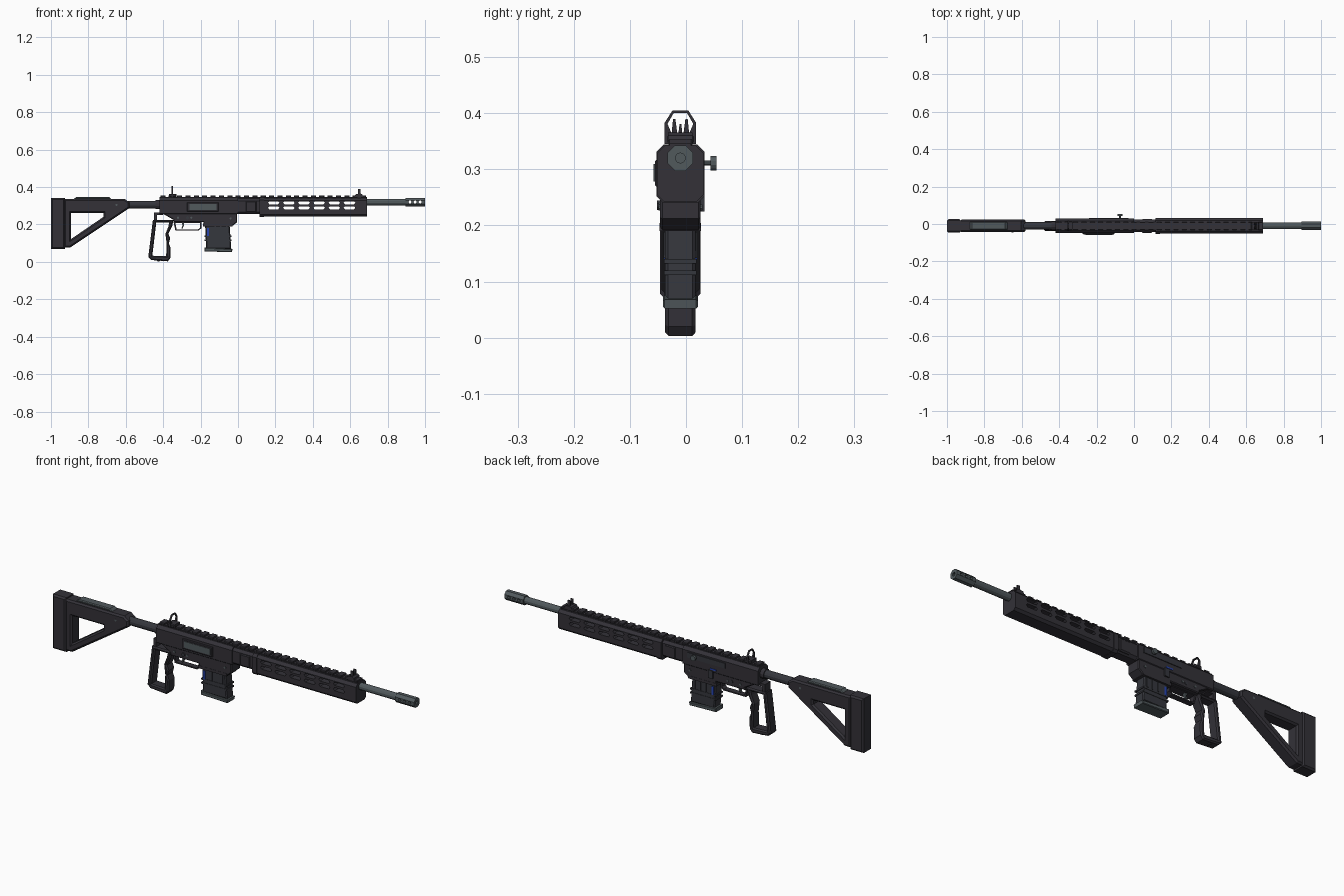
import bpy, bmesh, math
from mathutils import Matrix, Vector

if "Cube" in bpy.data.objects:
    bpy.data.objects.remove(bpy.data.objects["Cube"])

C = -0.01   # centre plane of the body in y
AX = 0.32   # height of the barrel axis


def material(name, rgb):
    m = bpy.data.materials.new(name)
    m.diffuse_color = (*rgb, 1)
    m.use_nodes = True
    m.node_tree.nodes["Principled BSDF"].inputs["Base Color"].default_value = m.diffuse_color
    return m


DARK = material("dark_polymer", (0.033, 0.031, 0.039))
MAG = material("magazine_polymer", (0.036, 0.038, 0.047))
STEEL = material("grey_steel", (0.082, 0.100, 0.108))
BLUE = material("blue_mark", (0.02, 0.06, 0.45))


def finish(bm, name, mat):
    bmesh.ops.recalc_face_normals(bm, faces=bm.faces)
    me = bpy.data.meshes.new(name)
    bm.to_mesh(me)
    bm.free()
    me.materials.append(mat)
    ob = bpy.data.objects.new(name, me)
    bpy.context.collection.objects.link(ob)
    return ob


def plate(name, outline, half, mat=DARK, holes=(), y=C, bevel=0.0):
    """Side outline in x,z (with optional holes) thickened along y."""
    bm = bmesh.new()
    edges = []
    for loop in (outline, *holes):
        vs = [bm.verts.new((a, y - half, b)) for a, b in loop]
        if holes:
            edges += [bm.edges.new((vs[i - 1], vs[i])) for i in range(len(vs))]
        else:
            bm.faces.new(vs)
    if holes:
        bmesh.ops.triangle_fill(bm, edges=edges, use_beauty=True, normal=(0, -1, 0))
    r = bmesh.ops.extrude_face_region(bm, geom=bm.faces[:], use_keep_orig=True)
    bmesh.ops.translate(bm, vec=(0, 2 * half, 0),
                        verts=[v for v in r["geom"] if isinstance(v, bmesh.types.BMVert)])
    bmesh.ops.recalc_face_normals(bm, faces=bm.faces)
    if bevel:
        rim = [e for e in bm.edges if len(e.link_faces) == 2
               and abs(e.verts[0].co.y - e.verts[1].co.y) < 1e-5
               and e.calc_face_angle() > 1]
        bmesh.ops.bevel(bm, geom=rim, offset=bevel, segments=1, affect='EDGES',
                        profile=0.5, clamp_overlap=True)
    return finish(bm, name, mat)


def rect(x0, x1, z0, z1):
    return [(x0, z0), (x1, z0), (x1, z1), (x0, z1)]


def box(name, x0, x1, z0, z1, half, mat=DARK, y=C, bevel=0.0):
    return plate(name, rect(x0, x1, z0, z1), half, mat, y=y, bevel=bevel)


def beam(name, half, z0, z1, top, bottom, x0, x1, mat=DARK):
    """Chamfered cross-section swept along x."""
    sec = [(half - bottom, z0), (half, z0 + bottom), (half, z1 - top), (half - top, z1)]
    sec += [(-a, b) for a, b in reversed(sec)]
    bm = bmesh.new()
    f = bm.faces.new([bm.verts.new((x0, C + a, b)) for a, b in sec])
    r = bmesh.ops.extrude_face_region(bm, geom=[f], use_keep_orig=True)
    bmesh.ops.translate(bm, vec=(x1 - x0, 0, 0),
                        verts=[v for v in r["geom"] if isinstance(v, bmesh.types.BMVert)])
    return finish(bm, name, mat)


def rod(name, start, length, radius, axis="X", mat=STEEL, sides=12):
    """Cylinder from start along +x or +y."""
    bm = bmesh.new()
    bmesh.ops.create_cone(bm, cap_ends=True, segments=sides, radius1=radius,
                          radius2=radius, depth=length)
    turn = Matrix.Rotation(math.pi / 2, 4, 'Y') if axis == "X" else Matrix.Rotation(-math.pi / 2, 4, 'X')
    step = Vector((length / 2, 0, 0)) if axis == "X" else Vector((0, length / 2, 0))
    spin = Matrix.Rotation(math.pi / sides, 4, 'Z')
    bmesh.ops.transform(bm, matrix=Matrix.Translation(Vector(start) + step) @ turn @ spin, verts=bm.verts)
    return finish(bm, name, mat)


def cut(target, cutter):
    cutter.hide_render = True
    cutter.hide_viewport = True
    m = target.modifiers.new("cut", 'BOOLEAN')
    m.operation = 'DIFFERENCE'
    m.solver = 'EXACT'
    m.object = cutter


# --- Shoulder stock ---
box("butt_pad", -1.0, -0.925, 0.07, 0.342, 0.036, bevel=0.008)
plate("stock_frame",
      [(-0.93, 0.078), (-0.895, 0.078), (-0.58, 0.288), (-0.58, 0.318), (-0.605, 0.336), (-0.93, 0.336)],
      0.034, holes=[[(-0.893, 0.122), (-0.72, 0.24), (-0.72, 0.26), (-0.893, 0.26)]], bevel=0.008)
plate("cheek_rest", [(-0.88, 0.334), (-0.675, 0.334), (-0.69, 0.347), (-0.865, 0.347)],
      0.022, STEEL, bevel=0.004)
for y in (C - 0.035, C + 0.031):
    rod("stock_pin", (-0.65, y, 0.305), 0.004, 0.006, "Y", STEEL, 8)

# --- Buffer tube ---
rod("buffer_tube", (-0.6, C, 0.306), 0.19, 0.021, mat=MAG)
rod("tube_collar", (-0.44, C, 0.306), 0.025, 0.025, mat=DARK)

# --- Receiver ---
beam("upper_receiver", 0.039, 0.255, 0.343, 0.014, 0.004, -0.42, 0.0)
plate("lower_receiver", [(-0.41, 0.262), (-0.345, 0.225), (-0.345, 0.212), (-0.185, 0.212),
                         (-0.185, 0.192), (-0.03, 0.192), (-0.005, 0.212), (-0.005, 0.262)],
      0.036, bevel=0.004)
box("magazine_well_lip", -0.188, -0.03, 0.19, 0.204, 0.037)
box("port_frame", -0.272, -0.105, 0.268, 0.318, 0.007, y=-0.048, bevel=0.003)
box("ejection_port", -0.26, -0.115, 0.278, 0.309, 0.003, STEEL, y=-0.0545)
box("bolt_slot_rail", -0.24, -0.03, 0.296, 0.322, 0.003, MAG, y=0.03)
box("bolt_catch", -0.17, -0.145, 0.225, 0.265, 0.005, MAG, y=0.028)
box("blue_slot_mark", -0.19, -0.155, 0.268, 0.275, 0.002, BLUE, y=0.03)
rod("charging_stem", (-0.075, 0.025, 0.311), 0.022, 0.005, "Y", STEEL, 8)
rod("charging_knob", (-0.075, 0.044, 0.311), 0.01, 0.0135, "Y", STEEL, 12)
for x, z in ((-0.32, 0.236), (-0.25, 0.236), (-0.04, 0.232)):
    rod("receiver_pin", (x, C - 0.039, z), 0.078, 0.006, "Y", STEEL, 8)
rod("selector", (-0.27, C - 0.042, 0.236), 0.08, 0.009, "Y", MAG, 8)

# --- Trigger group ---
plate("trigger_guard", [(-0.345, 0.215), (-0.335, 0.168), (-0.21, 0.168), (-0.195, 0.18), (-0.195, 0.215)],
      0.014, holes=[[(-0.335, 0.209), (-0.328, 0.174), (-0.213, 0.174), (-0.202, 0.184), (-0.202, 0.209)]])
plate("trigger", [(-0.302, 0.214), (-0.288, 0.214), (-0.288, 0.196), (-0.296, 0.178),
                  (-0.302, 0.18), (-0.297, 0.196)], 0.006, STEEL)

# --- Open grip ---
plate("grip",
      [(-0.455, 0.225), (-0.345, 0.225), (-0.352, 0.19), (-0.372, 0.15), (-0.362, 0.125), (-0.37, 0.1),
       (-0.36, 0.075), (-0.362, 0.02), (-0.375, 0.003), (-0.465, 0.01), (-0.48, 0.025)],
      0.027, holes=[[(-0.437, 0.21), (-0.368, 0.21), (-0.372, 0.19), (-0.388, 0.15), (-0.382, 0.1),
                     (-0.384, 0.03), (-0.458, 0.033)]], bevel=0.006)
rod("grip_plug", (-0.425, C - 0.015, 0.014), 0.03, 0.012, "Y", DARK, 8)
box("grip_tang", -0.448, -0.432, 0.215, 0.262, 0.022)
box("tang_bridge", -0.448, -0.4, 0.25, 0.264, 0.022)

# --- Magazine ---
plate("magazine", [(-0.176, 0.2), (-0.045, 0.2), (-0.036, 0.07), (-0.17, 0.07)], 0.027, MAG, bevel=0.005)
for z in (0.112, 0.132):
    box("magazine_band", -0.178, -0.036, z, z + 0.008, 0.029, MAG)
plate("magazine_base", [(-0.18, 0.056), (-0.032, 0.052), (-0.03, 0.068), (-0.18, 0.076)],
      0.031, STEEL, bevel=0.003)
for s in (-1, 1):
    box("magazine_blue_mark", -0.167, -0.155, 0.138, 0.18, 0.002, BLUE, y=C + s * 0.0275)
    for x in (-0.125, -0.095, -0.065):
        box("magazine_rib", x, x + 0.008, 0.142, 0.188, 0.002, MAG, y=C + s * 0.028)

# --- Neck and handguard ---
beam("barrel_neck", 0.033, 0.255, 0.338, 0.012, 0.012, -0.01, 0.13)
box("neck_clamp", 0.04, 0.1, 0.262, 0.325, 0.037, bevel=0.006)
guard = beam("handguard", 0.041, 0.243, 0.342, 0.013, 0.011, 0.115, 0.69)
beam("handguard_rear_band", 0.043, 0.241, 0.344, 0.013, 0.011, 0.115, 0.14)

# through slots, two rows, as one cutter
bm = bmesh.new()
for i in range(6):
    for z in (0.289, 0.316):
        x = 0.16 + i * 0.081
        f = bm.faces.new([bm.verts.new((x + a, -0.1, z + b)) for a, b in
                          ((0, 0), (0.007, -0.008), (0.055, -0.008), (0.062, 0),
                           (0.055, 0.008), (0.007, 0.008))])
        r = bmesh.ops.extrude_face_region(bm, geom=[f], use_keep_orig=True)
        bmesh.ops.translate(bm, vec=(0, 0.2, 0),
                            verts=[v for v in r["geom"] if isinstance(v, bmesh.types.BMVert)])
cut(guard, finish(bm, "slot_cutter", DARK))

# --- Top rail ---
box("rail_base", -0.42, 0.69, 0.335, 0.346, 0.019)
for i in range(25):
    x = -0.415 + i * 0.0447
    box("rail_tooth", x, x + 0.027, 0.342, 0.354, 0.022, bevel=0.003)

# --- Barrel and muzzle ---
rod("barrel", (0.68, C, AX), 0.225, 0.018, sides=12)
muzzle = rod("muzzle_brake", (0.895, C, AX), 0.105, 0.0245, sides=8)
cut(muzzle, rod("bore_cutter", (0.91, C, AX), 0.12, 0.009, sides=10))
for x in (0.92, 0.947, 0.974):
    cut(muzzle, rod("vent_cutter", (x, -0.1, AX), 0.2, 0.0085, "Y", sides=6))


# --- Sights ---
def cross_frame(name, outer, x, half, hole=None):
    """Outline in y,z thickened along x, made as a plate turned about z."""
    ob = plate(name, outer, half, holes=[hole] if hole else (), y=0)
    ob.data.transform(Matrix.Translation((x, C, 0)) @ Matrix.Rotation(math.pi / 2, 4, 'Z'))


cross_frame("rear_sight_ring",
            [(-0.028, 0.345), (0.028, 0.345), (0.028, 0.383), (0.014, 0.405), (-0.014, 0.405), (-0.028, 0.383)],
            -0.352, 0.004,
            [(-0.014, 0.36), (0.014, 0.36), (0.023, 0.381), (0.012, 0.4), (-0.012, 0.4), (-0.023, 0.381)])
box("rear_sight_base", -0.37, -0.33, 0.345, 0.362, 0.024, bevel=0.004)
plate("front_sight_base", [(0.62, 0.345), (0.67, 0.345), (0.665, 0.36), (0.655, 0.366), (0.63, 0.362)], 0.022)
for s in (-1, 1):
    cross_frame("front_sight_ear", [(s * 0.005, 0.36), (s * 0.016, 0.36), (s * 0.013, 0.39), (s * 0.009, 0.39)],
                0.648, 0.007)
cross_frame("front_sight_post", [(-0.004, 0.36), (0.004, 0.36), (0.0015, 0.381), (-0.0015, 0.381)], 0.648, 0.003)
